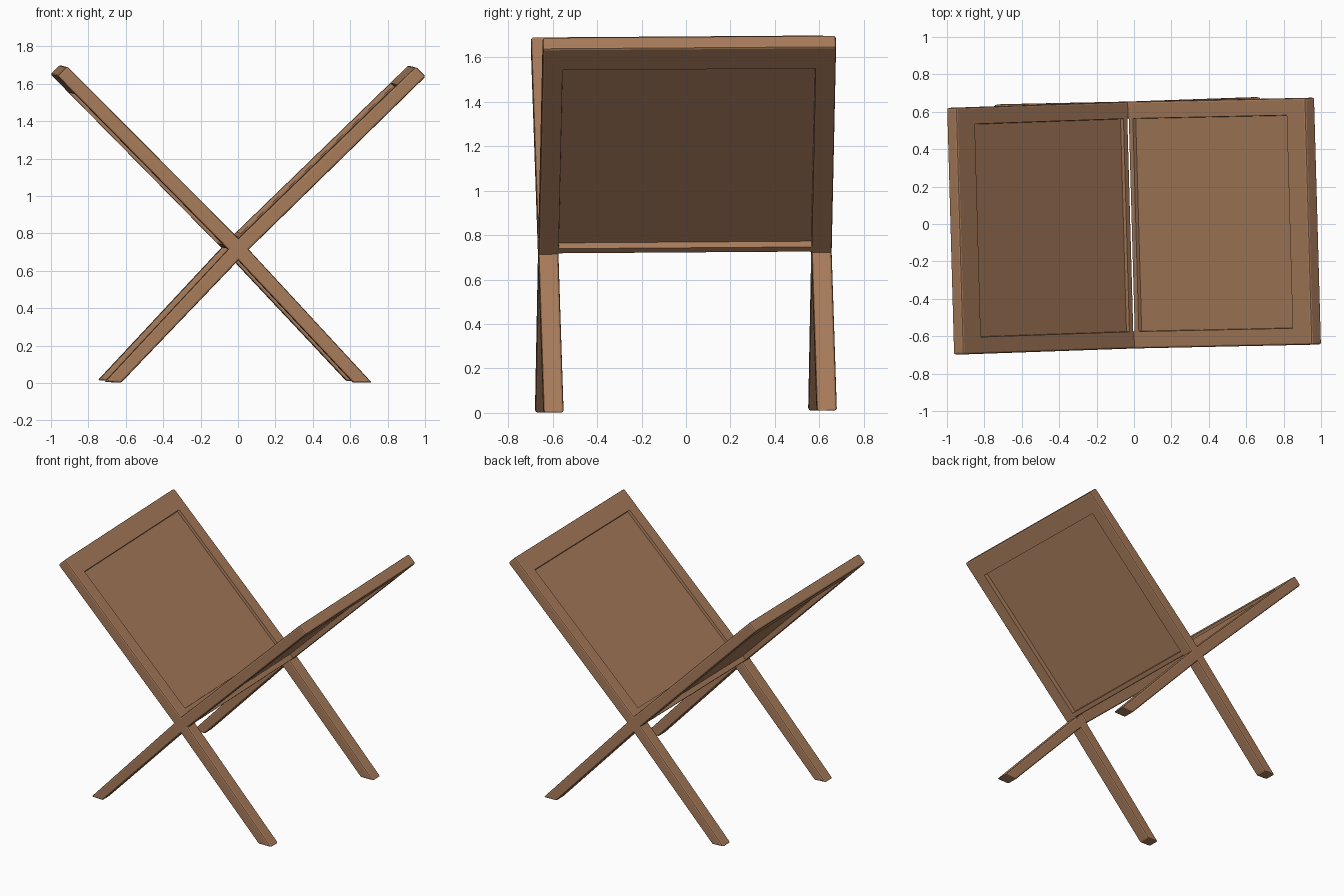
import bpy, bmesh, math
from mathutils import Vector, Matrix

if "Cube" in bpy.data.objects:
    bpy.data.objects.remove(bpy.data.objects["Cube"])

wood = bpy.data.materials.new("brown wood")
wood.diffuse_color = (0.40, 0.205, 0.107, 1)
wood.use_nodes = True
wood.node_tree.nodes["Principled BSDF"].inputs["Base Color"].default_value = wood.diffuse_color

# whole stand is turned and tipped very slightly
TURN = (Matrix.Translation((0, 0, 0.006)) @ Matrix.Rotation(math.radians(1.6), 4, 'Z')
        @ Matrix.Rotation(math.radians(0.4), 4, 'X'))
COLS = [-0.66, -0.57, 0.57, 0.66]


def board(name, foot, cross, top):
    """U-shaped board: two legs below, recessed panel above.
    foot/cross/top are (underside xz, upper side xz) pairs."""
    def mix(t):
        return [tuple(a + (b - a) * t for a, b in zip(cross[k], top[k])) for k in (0, 1)]
    sections = [foot, cross, mix(0.027), mix(0.895), top]
    cells = {(0, 0), (0, 2)} | {(s, c) for s in (1, 2, 3) for c in range(3)}
    bm = bmesh.new()
    V = {}

    def v(s, c, k):
        if (s, c, k) not in V:
            x, z = sections[s][k]
            V[s, c, k] = bm.verts.new((x, COLS[c], z))
        return V[s, c, k]

    # broad faces, and edge walls wherever a neighbouring cell is missing
    for s, c in cells:
        ring = [(s, c), (s + 1, c), (s + 1, c + 1), (s, c + 1)]
        for k in (0, 1):
            bm.faces.new([v(*p, k) for p in ring])
        for i, n in enumerate([(s, c - 1), (s + 1, c), (s, c + 1), (s - 1, c)]):
            if n not in cells:
                a, b = ring[i], ring[(i + 1) % 4]
                bm.faces.new([v(*a, 0), v(*b, 0), v(*b, 1), v(*a, 1)])
    bmesh.ops.recalc_face_normals(bm, faces=bm.faces[:])
    # eased outer edges
    sharp = [e for e in bm.edges if e.calc_face_angle(0) > math.radians(30)]
    bmesh.ops.bevel(bm, geom=sharp, offset=0.010, segments=2, profile=0.5, affect='EDGES')
    # recessed panel on both sides
    bm.normal_update()
    for f in sorted(bm.faces, key=lambda f: f.calc_area())[-2:]:
        depth = 0.02 if f.normal.z > 0 else 0.034
        bmesh.ops.inset_individual(bm, faces=[f], thickness=0.003, depth=-depth)
    bm.transform(TURN)
    bmesh.ops.recalc_face_normals(bm, faces=bm.faces[:])
    me = bpy.data.meshes.new(name)
    bm.to_mesh(me)
    bm.free()
    me.materials.append(wood)
    ob = bpy.data.objects.new(name, me)
    bpy.context.collection.objects.link(ob)


# two crossing boards
board("right_board", [(-0.643, 0.0), (-0.732, 0.004)],
      [(0.039, 0.712), (-0.016, 0.772)], [(0.985, 1.637), (0.932, 1.690)])
board("left_board", [(0.597, 0.0), (0.698, 0.0)],
      [(-0.071, 0.712), (-0.016, 0.772)], [(-0.985, 1.640), (-0.932, 1.692)])
